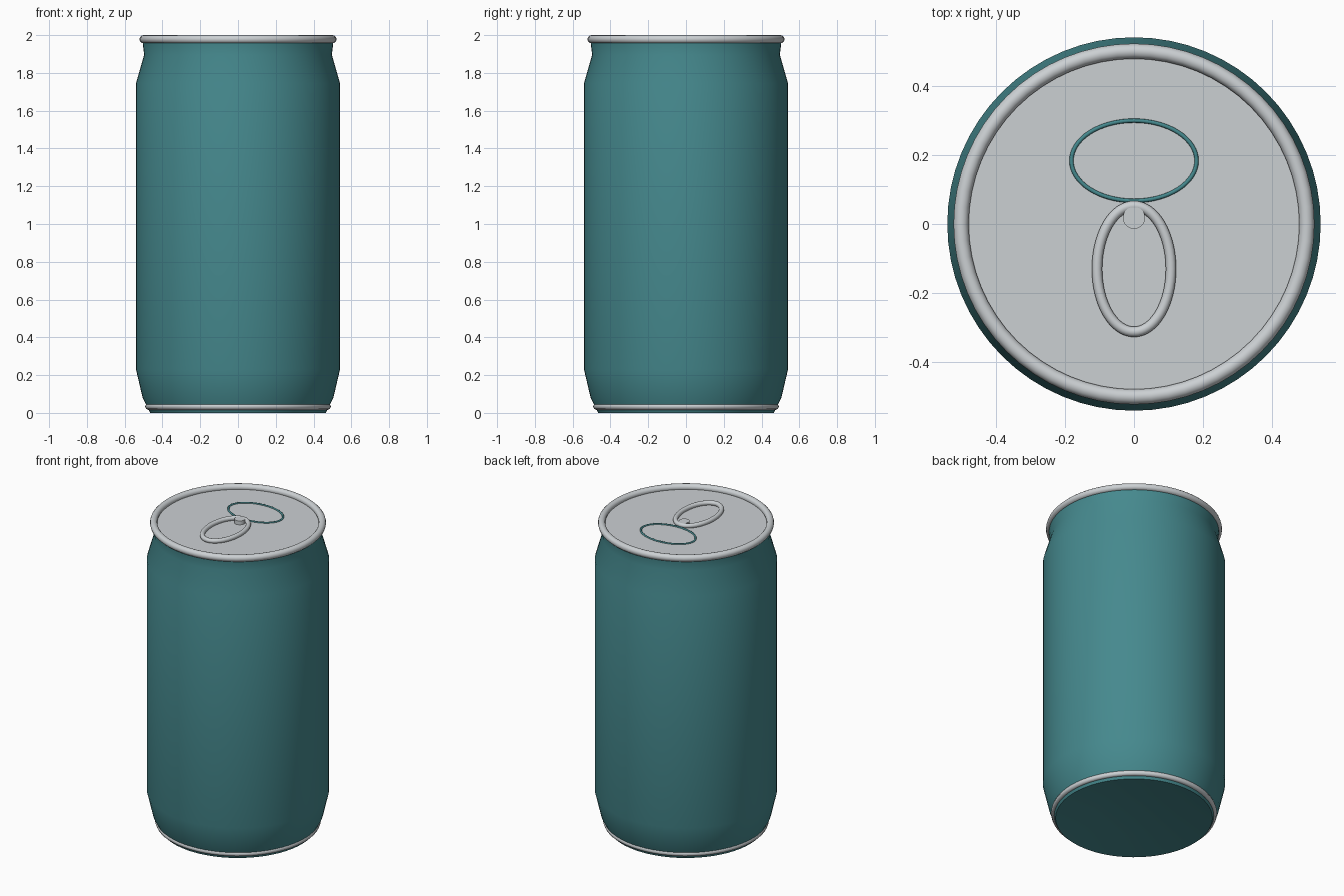
import bpy, bmesh, math

if "Cube" in bpy.data.objects:
    bpy.data.objects.remove(bpy.data.objects["Cube"])

SEG = 64


def material(name, rgb):
    m = bpy.data.materials.new(name)
    m.diffuse_color = (*rgb, 1.0)
    m.use_nodes = True
    m.node_tree.nodes["Principled BSDF"].inputs["Base Color"].default_value = m.diffuse_color
    return m


teal = material("teal_paint", (0.06, 0.25, 0.27))
silver = material("silver_metal", (0.60, 0.63, 0.65))


def finish(name, bm, mat, angle=None):
    bmesh.ops.recalc_face_normals(bm, faces=bm.faces[:])
    me = bpy.data.meshes.new(name)
    bm.to_mesh(me)
    bm.free()
    me.materials.append(mat)
    ob = bpy.data.objects.new(name, me)
    bpy.context.collection.objects.link(ob)
    bpy.ops.object.select_all(action='DESELECT')
    ob.select_set(True)
    bpy.context.view_layer.objects.active = ob
    if angle is None:
        bpy.ops.object.shade_smooth()
    else:
        bpy.ops.object.shade_smooth_by_angle(angle=math.radians(angle))
    return ob


def lathe(name, profile, mat, angle=None):
    """Spin an (r, z) profile around z."""
    bm = bmesh.new()
    vs = [bm.verts.new((r, 0, z)) for r, z in profile]
    es = [bm.edges.new(p) for p in zip(vs, vs[1:])]
    bmesh.ops.spin(bm, geom=vs + es, cent=(0, 0, 0), axis=(0, 0, 1),
                   angle=math.tau, steps=SEG, use_duplicate=False)
    bmesh.ops.remove_doubles(bm, verts=bm.verts[:], dist=1e-5)
    return finish(name, bm, mat, angle)


def ring(name, centre, rx, ry, tube, mat, sides=12):
    """Elliptical ring of constant tube thickness."""
    bm = bmesh.new()
    cx, cy, cz = centre
    loops = []
    for i in range(SEG):
        a = math.tau * i / SEG
        nx, ny = math.cos(a) / rx, math.sin(a) / ry
        n = math.hypot(nx, ny)
        loop = []
        for j in range(sides):
            b = math.tau * j / sides
            d = tube * math.cos(b)
            loop.append(bm.verts.new((cx + rx * math.cos(a) + d * nx / n,
                                      cy + ry * math.sin(a) + d * ny / n,
                                      cz + tube * math.sin(b))))
        loops.append(loop)
    for i in range(SEG):
        p, q = loops[i], loops[(i + 1) % SEG]
        for j in range(sides):
            k = (j + 1) % sides
            bm.faces.new((p[j], q[j], q[k], p[k]))
    return finish(name, bm, mat)


# painted body with shallow hollow base
lathe("can_body", [(0, 0.035), (0.25, 0.026), (0.465, 0), (0.505, 0.08),
                   (0.54, 0.23), (0.54, 1.745), (0.497, 1.895),
                   (0.505, 1.965), (0, 1.965)], teal, 70)

# lid and seams
lathe("lid", [(0, 1.96), (0.495, 1.96), (0.495, 1.971), (0, 1.971)], silver, 30)
ring("top_rim", (0, 0, 1.978), 0.50, 0.50, 0.022, silver)
ring("bottom_rim", (0, 0, 0.034), 0.474, 0.474, 0.018, silver, 8)

# opening outline, pull tab and rivet
ring("opening_outline", (0, 0.183, 1.972), 0.181, 0.116, 0.006, teal, 8)
ring("pull_tab", (0, -0.13, 1.982), 0.107, 0.182, 0.015, silver)
bm = bmesh.new()
bmesh.ops.create_cone(bm, cap_ends=True, segments=32, radius1=0.032,
                      radius2=0.032, depth=0.028)
bmesh.ops.translate(bm, verts=bm.verts[:], vec=(0, 0.018, 1.982))
finish("rivet", bm, silver, 30)
